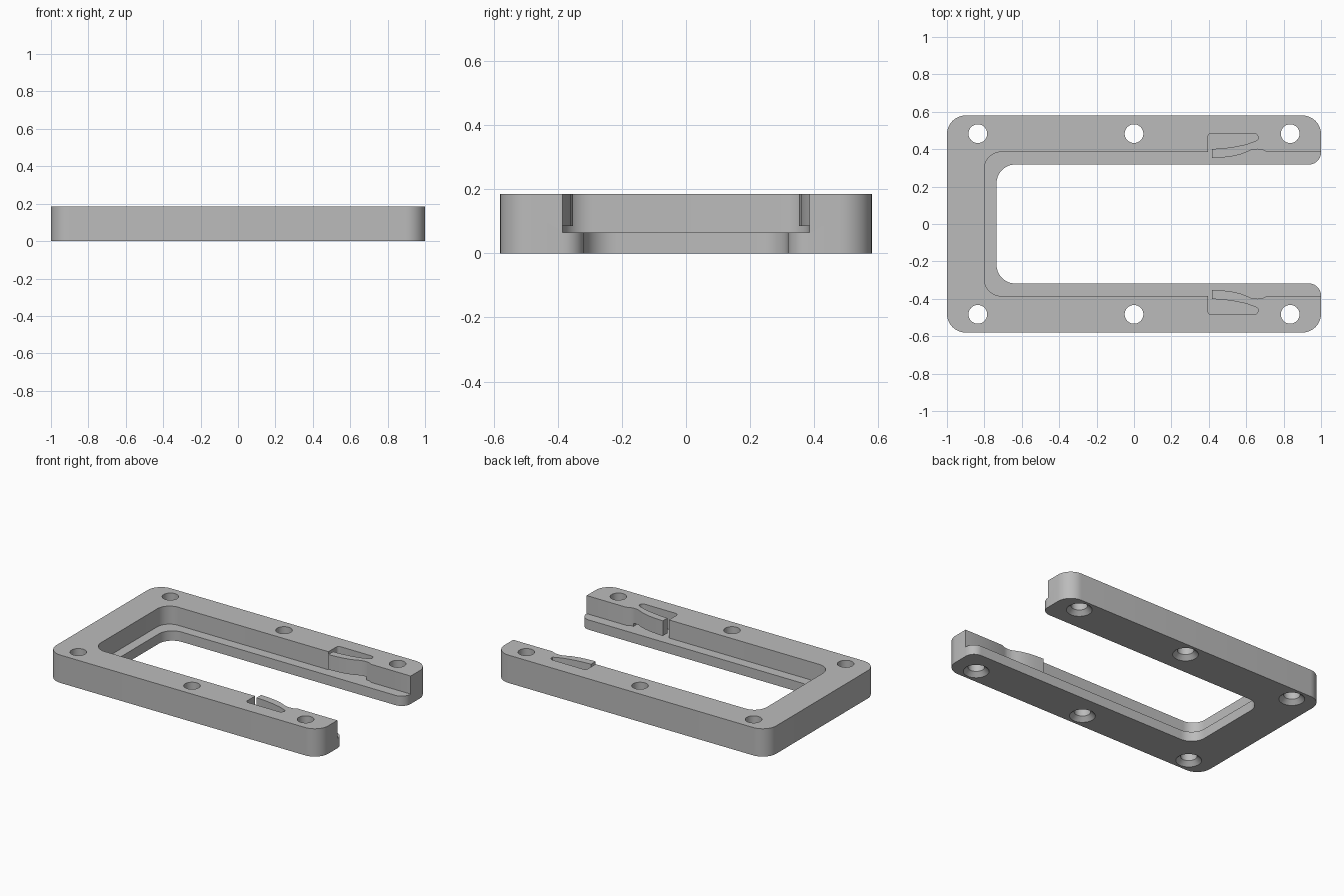
import bpy, bmesh, math
from mathutils import Vector

if "Cube" in bpy.data.objects:
    bpy.data.objects.remove(bpy.data.objects["Cube"], do_unlink=True)

HEIGHT, LEDGE = 0.185, 0.065

grey = bpy.data.materials.new("plain grey")
grey.use_nodes = True
grey.diffuse_color = (0.5, 0.5, 0.5, 1)
grey.node_tree.nodes["Principled BSDF"].inputs["Base Color"].default_value = (0.5, 0.5, 0.5, 1)


def fillet(corners, steps=10):
    """Outline from (x, y, radius) corners, with every corner rounded."""
    out = []
    n = len(corners)
    for i, (x, y, r) in enumerate(corners):
        p = Vector((x, y))
        if r == 0:
            out.append(p)
            continue
        a = (Vector(corners[i - 1][:2]) - p).normalized()
        b = (Vector(corners[(i + 1) % n][:2]) - p).normalized()
        half = a.angle(b) / 2
        centre = p + (a + b).normalized() * (r / math.sin(half))
        start = p + a * (r / math.tan(half)) - centre
        end = p + b * (r / math.tan(half)) - centre
        sweep = start.angle(end)
        for k in range(steps + 1):
            t = k / steps
            out.append(centre + (start * math.sin((1 - t) * sweep)
                                 + end * math.sin(t * sweep)) / math.sin(sweep))
    return out


def finish(name, bm):
    bmesh.ops.recalc_face_normals(bm, faces=bm.faces)
    mesh = bpy.data.meshes.new(name)
    bm.to_mesh(mesh)
    bm.free()
    mesh.materials.append(grey)
    obj = bpy.data.objects.new(name, mesh)
    bpy.context.collection.objects.link(obj)
    return obj


def prism(name, corners, z0, z1, side=1):
    bm = bmesh.new()
    face = bm.faces.new([bm.verts.new((p.x, p.y * side, z0)) for p in fillet(corners)])
    top = bmesh.ops.extrude_face_region(bm, geom=[face])["geom"]
    bmesh.ops.translate(bm, vec=(0, 0, z1 - z0),
                        verts=[v for v in top if isinstance(v, bmesh.types.BMVert)])
    return finish(name, bm)


def screw_cutter(x, y):
    """Through hole with a countersink on the underside."""
    bm = bmesh.new()
    profile = [(0.088, -0.01), (0.05, 0.028), (0.05, HEIGHT + 0.05)]
    rings = []
    for r, z in profile:
        rings.append([bm.verts.new((x + r * math.cos(a), y + r * math.sin(a), z))
                      for a in (math.tau * k / 40 for k in range(40))])
    for low, high in zip(rings, rings[1:]):
        for k in range(40):
            j = (k + 1) % 40
            bm.faces.new((low[k], low[j], high[j], high[k]))
    bm.faces.new(rings[0])
    bm.faces.new(rings[-1])
    return finish("screw_hole_cutter", bm)


def combine(body, other, operation):
    other.hide_render = True
    mod = body.modifiers.new(operation.lower(), 'BOOLEAN')
    mod.operation = operation
    mod.solver = 'EXACT'
    mod.object = other
    bpy.context.view_layer.objects.active = body
    bpy.ops.object.modifier_apply(modifier=mod.name)
    bpy.data.objects.remove(other, do_unlink=True)


# C-shaped body
frame = prism("rail_frame", [
    (-1, -0.58, 0.1), (1, -0.58, 0.1), (1, -0.318, 0.065), (-0.735, -0.318, 0.1),
    (-0.735, 0.318, 0.1), (1, 0.318, 0.065), (1, 0.58, 0.1), (-1, 0.58, 0.1)], 0, HEIGHT)

# Wider upper channel, leaving the ledge
combine(frame, prism("channel_cutter", [
    (-0.8, -0.385, 0.09), (1.1, -0.385, 0), (1.1, 0.385, 0), (-0.8, 0.385, 0.09)],
    LEDGE, HEIGHT + 0.1), 'DIFFERENCE')

# Spring clip in each rail: pocket, then the free arm rooted in the rail
pocket = [(0.395, 0.37, 0), (0.395, 0.485, 0.02), (0.664, 0.485, 0.025),
          (0.664, 0.398, 0), (0.684, 0.398, 0), (0.712, 0.384, 0), (0.712, 0.37, 0)]
arm = [(0.417, 0.401, 0), (0.417, 0.352, 0), (0.47, 0.355, 0), (0.52, 0.361, 0),
       (0.57, 0.372, 0), (0.6, 0.384, 0), (0.625, 0.395, 0), (0.645, 0.399, 0),
       (0.67, 0.4, 0), (0.7, 0.42, 0), (0.7, 0.46, 0), (0.67, 0.455, 0),
       (0.645, 0.442, 0), (0.6, 0.426, 0), (0.55, 0.415, 0), (0.48, 0.405, 0)]
for side in (-1, 1):
    combine(frame, prism("pocket_cutter", pocket, LEDGE, HEIGHT + 0.06, side), 'DIFFERENCE')
    combine(frame, prism("spring_arm", arm, LEDGE + 0.02, HEIGHT, side), 'UNION')

# Screw holes
for x in (-0.835, 0, 0.835):
    for y in (-0.483, 0.483):
        combine(frame, screw_cutter(x, y), 'DIFFERENCE')

# Smooth rounded corners, keep edges sharp
bpy.ops.object.select_all(action='DESELECT')
frame.select_set(True)
bpy.context.view_layer.objects.active = frame
bpy.ops.object.shade_smooth_by_angle(angle=math.radians(30))
